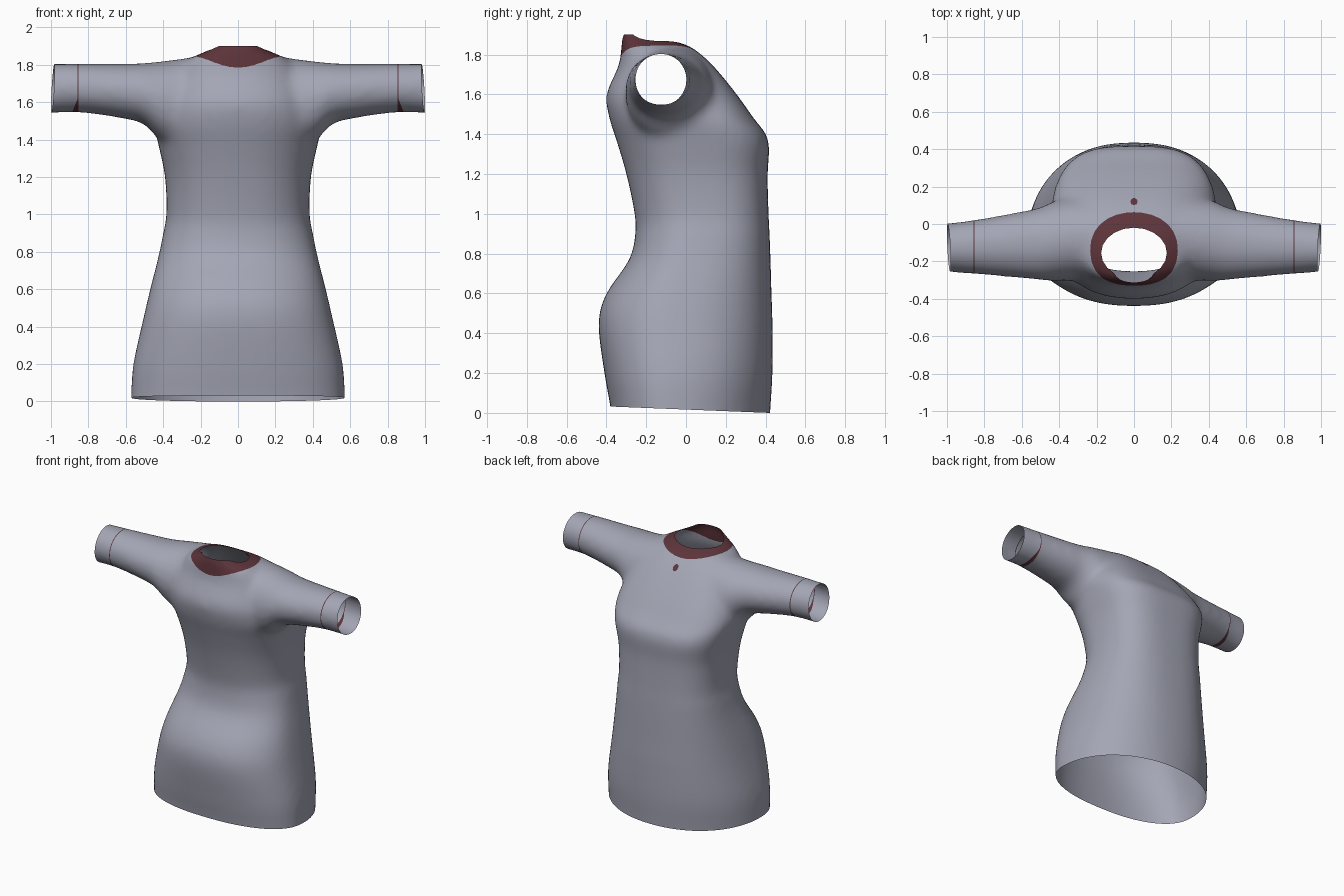
import bpy, bmesh, math
from mathutils import Vector

cube = bpy.data.objects.get("Cube")
if cube:
    bpy.data.objects.remove(cube)

STEPS = 48


def material(name, color):
    mat = bpy.data.materials.new(name)
    mat.use_nodes = True
    mat.diffuse_color = (*color, 1)
    bsdf = mat.node_tree.nodes["Principled BSDF"]
    bsdf.inputs["Base Color"].default_value = (*color, 1)
    bsdf.inputs["Roughness"].default_value = 0.8
    return mat


def power(value, n):
    return math.copysign(abs(value) ** (2 / n), value)


def loft(bm, rings):
    """Skin a closed tube through rings of points."""
    loops = [[bm.verts.new(p) for p in ring] for ring in rings]
    for a, b in zip(loops, loops[1:]):
        for i in range(STEPS):
            j = (i + 1) % STEPS
            bm.faces.new((a[i], a[j], b[j], b[i]))
    bm.faces.new(loops[0][::-1])
    bm.faces.new(loops[-1])


def smooth_rows(rows, parts=4):
    """Run a smooth spline through the rows of a table."""
    rows = [Vector(r) for r in rows]
    result = []
    for i in range(len(rows) - 1):
        p, q = rows[i], rows[i + 1]
        before, after = rows[max(i - 1, 0)], rows[min(i + 2, len(rows) - 1)]
        u, v = (q - before) / 2, (after - p) / 2
        for k in range(parts):
            t = k / parts
            bend = (u * (1 - t) - v * t + (q - p) * (2 * t - 1)) * t * (1 - t)
            result.append(p.lerp(q, t) + bend)
    return result + [rows[-1]]


def torso_ring(z, width, front, middle, back):
    """Rounder in front, boxier behind towards the shoulders."""
    ring = []
    for i in range(STEPS):
        a = math.tau * i / STEPS
        behind = math.sin(a) > 0
        n = 2.1 + 0.7 * max(z, 0) if behind else 2.3
        depth = back - middle if behind else middle - front
        ring.append((width * power(math.cos(a), n),
                     middle + depth * power(math.sin(a), n), z))
    return ring


def sleeve_ring(x, front, back, low, high):
    ring = []
    for i in range(STEPS):
        a = math.tau * i / STEPS
        ring.append((x, (front + back) / 2 + (back - front) / 2 * math.cos(a),
                     (low + high) / 2 + (high - low) / 2 * math.sin(a)))
    return ring


def slice_mesh(bm, point, normal, keep=lambda c: True, trim=False):
    faces = [f for f in bm.faces if keep(f.calc_center_median())]
    geom = set(faces)
    for f in faces:
        geom.update(f.edges)
        geom.update(f.verts)
    bmesh.ops.bisect_plane(bm, geom=list(geom), plane_co=point, dist=1e-5,
                           plane_no=normal, clear_outer=trim)


def cone_cut(bm, y, rx, ry, apex_z, sides):
    """Cut an oval cone into the top; return a test for being inside it."""
    apex = Vector((0, y, apex_z))
    rim = [Vector((rx * math.cos(math.tau * i / sides),
                   y + ry * math.sin(math.tau * i / sides), 1.84))
           for i in range(sides)]
    normals = []
    for i, p in enumerate(rim):
        normal = (p - apex).cross(rim[i - 1] - apex).normalized()
        if normal.dot((p + rim[i - 1]) / 2 - Vector((0, y, 1.84))) < 0:
            normal.negate()
        normals.append(normal)
        slice_mesh(bm, apex, normal,
                   lambda c: c.z > 1.7 and abs(c.x) < 0.35)
    return lambda c: c.z > 1.7 and all((c - apex).dot(n) < 0 for n in normals)


# Torso: height, half width, front, widest point, back
torso = [
    (-0.08, 0.575, -0.37, -0.08, 0.42), (0.03, 0.572, -0.38, -0.08, 0.425),
    (0.2, 0.56, -0.41, -0.08, 0.435), (0.45, 0.505, -0.44, -0.07, 0.435),
    (0.6, 0.47, -0.4, -0.04, 0.43), (0.77, 0.427, -0.285, 0.02, 0.425),
    (0.9, 0.4, -0.255, 0.06, 0.42), (1, 0.383, -0.258, 0.07, 0.415),
    (1.2, 0.39, -0.3, 0.05, 0.41), (1.37, 0.425, -0.35, 0.03, 0.415),
    (1.48, 0.445, -0.385, -0.01, 0.34), (1.6, 0.41, -0.4, -0.06, 0.255),
    (1.74, 0.34, -0.34, -0.1, 0.14), (1.825, 0.27, -0.325, -0.14, 0.045),
    (1.86, 0.2, -0.325, -0.17, -0.03), (1.9, 0.115, -0.315, -0.24, -0.18),
    (1.94, 0.06, -0.305, -0.28, -0.25),
]
# Sleeve: distance out, front, back, underside, top
sleeve = [
    (0.2, -0.3, 0.15, 1.3, 1.85), (0.3, -0.3, 0.15, 1.33, 1.833),
    (0.42, -0.305, 0.125, 1.4, 1.818),
    (0.5, -0.3, 0.09, 1.48, 1.81), (0.6, -0.29, 0.068, 1.51, 1.806),
    (0.85, -0.268, 0.023, 1.545, 1.806), (1.08, -0.25, -0.005, 1.535, 1.806),
]

bm = bmesh.new()
loft(bm, [torso_ring(*row) for row in smooth_rows(torso)])
arm = smooth_rows(sleeve)
loft(bm, [sleeve_ring(-row[0], *row[1:]) for row in reversed(arm)]
     + [sleeve_ring(*row) for row in arm])
bmesh.ops.recalc_face_normals(bm, faces=bm.faces)
mesh = bpy.data.meshes.new("shirt")
bm.to_mesh(mesh)
bm.free()
shirt = bpy.data.objects.new("shirt", mesh)
bpy.context.collection.objects.link(shirt)
mesh.materials.append(material("grey_cloth", (0.37, 0.38, 0.46)))
mesh.materials.append(material("dark_red_trim", (0.11, 0.035, 0.043)))

# Fuse torso and sleeves into one soft skin
remesh = shirt.modifiers.new("fuse", "REMESH")
remesh.mode = "VOXEL"
remesh.voxel_size = 0.02
soften = shirt.modifiers.new("soften", "SMOOTH")
soften.factor = 0.5
soften.iterations = 16
bpy.context.view_layer.objects.active = shirt
shirt.select_set(True)
for name in ("fuse", "soften"):
    bpy.ops.object.modifier_apply(modifier=name)

bm = bmesh.new()
bm.from_mesh(shirt.data)

# Open the hem, the cuffs and the nape
slice_mesh(bm, (0, 0.42, 0), (0, -0.04, -1), trim=True)
slice_mesh(bm, (0, 0, 1.9), (0, 0, 1), trim=True)
for side in (-1, 1):
    slice_mesh(bm, (side * 0.99, -0.13, 1.67), (side, -0.05, 0.06), trim=True)

# Collar, neck opening and the small spot behind it
in_collar = cone_cut(bm, -0.145, 0.23, 0.235, 1.58, 28)
in_neck = cone_cut(bm, -0.155, 0.175, 0.135, -5, 20)
in_spot = cone_cut(bm, 0.12, 0.02, 0.02, -5, 8)
bmesh.ops.delete(bm, context="FACES", geom=[
    f for f in bm.faces if in_neck(f.calc_center_median())])

# Thin sleeve seams that widen underneath
for side in (-1, 1):
    for x, lean in ((0.853, 0), (0.859, 0), (0.885, 0.4)):
        slice_mesh(bm, (side * x, 0, 1.55), (side, 0, lean),
                   lambda c: 0.8 < c.x * side < 0.95)


def in_seam(c):
    x = abs(c.x)
    return 0.853 < x < max(0.859, 0.885 - 0.4 * (c.z - 1.55))


for f in bm.faces:
    c = f.calc_center_median()
    f.material_index = int(in_collar(c) or in_spot(c) or in_seam(c))
bm.to_mesh(shirt.data)
bm.free()
bpy.ops.object.shade_smooth_by_angle(angle=math.radians(40))
